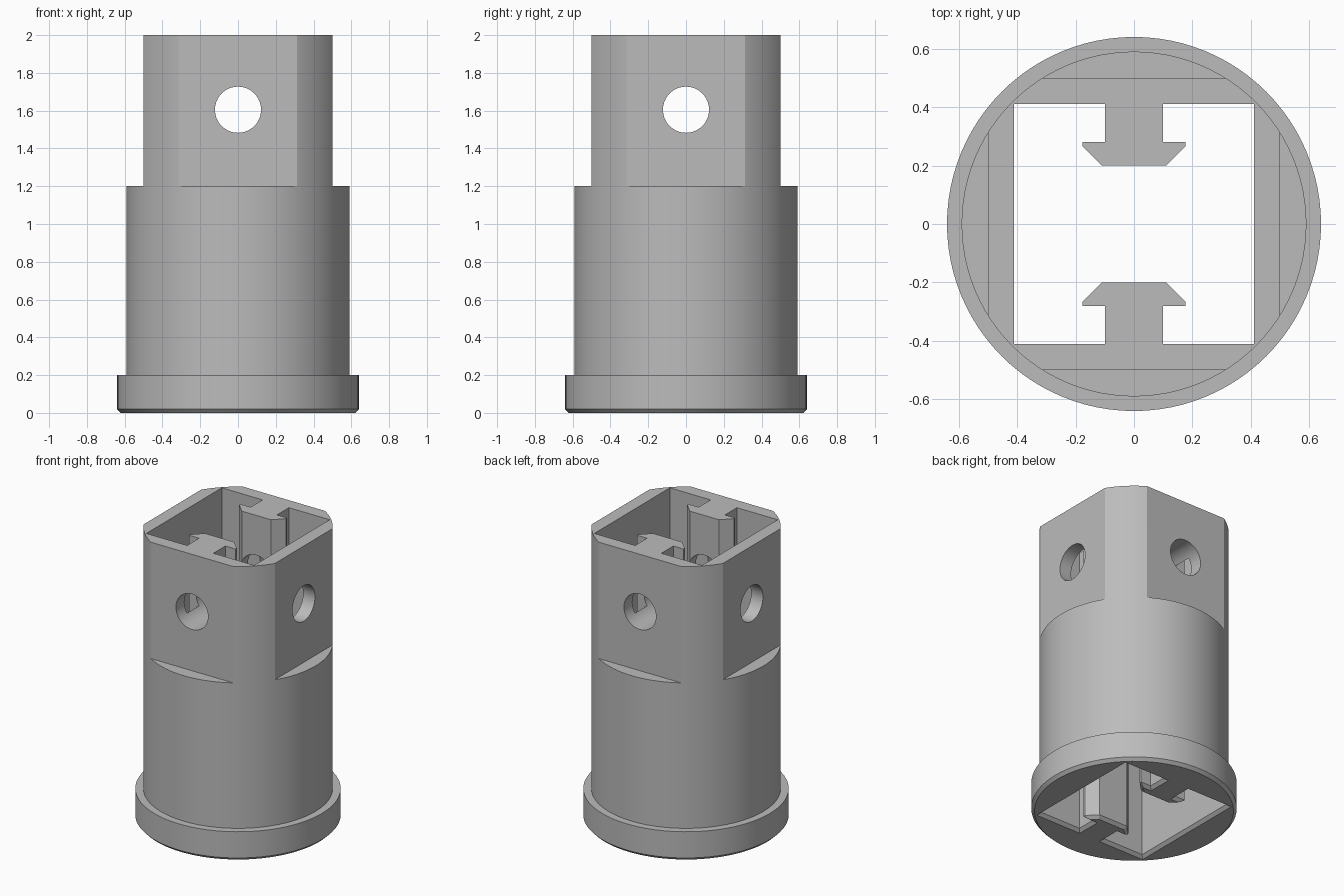
import bpy, bmesh
from math import pi
from mathutils import Matrix, Vector

cube = bpy.data.objects.get("Cube")
if cube:
    bpy.data.objects.remove(cube, do_unlink=True)

grey = bpy.data.materials.new("plain grey")
grey.use_nodes = True
colour = (0.5, 0.5, 0.5, 1)
grey.diffuse_color = colour
grey.node_tree.nodes["Principled BSDF"].inputs["Base Color"].default_value = colour


def make_object(name, bm):
    bmesh.ops.recalc_face_normals(bm, faces=bm.faces)
    mesh = bpy.data.meshes.new(name)
    bm.to_mesh(mesh)
    bm.free()
    obj = bpy.data.objects.new(name, mesh)
    bpy.context.collection.objects.link(obj)
    mesh.materials.append(grey)
    return obj


def lathe(name, profile, steps=96):
    bm = bmesh.new()
    verts = [bm.verts.new((r, 0, z)) for r, z in profile]
    edges = [bm.edges.new(pair) for pair in zip(verts, verts[1:])]
    bmesh.ops.spin(bm, geom=verts + edges, axis=(0, 0, 1), cent=(0, 0, 0),
                   angle=2 * pi, steps=steps, use_duplicate=False)
    bmesh.ops.remove_doubles(bm, verts=bm.verts, dist=0.0005)
    return make_object(name, bm)


def loft(name, sections):
    """Closed solid through matching (outline, height) sections."""
    bm = bmesh.new()
    rings = [[bm.verts.new((x, y, z)) for x, y in pts] for pts, z in sections]
    for low, high in zip(rings, rings[1:]):
        for i in range(len(low)):
            bm.faces.new((low[i - 1], low[i], high[i], high[i - 1]))
    bm.faces.new(rings[0])
    bm.faces.new(rings[-1])
    return make_object(name, bm)


def cylinder(name, axis, radius, z):
    bm = bmesh.new()
    turn = Vector((0, 0, 1)).rotation_difference(Vector(axis)).to_matrix().to_4x4()
    bmesh.ops.create_cone(bm, cap_ends=True, segments=64, radius1=radius, radius2=radius,
                          depth=2, matrix=Matrix.Translation((0, 0, z)) @ turn)
    return make_object(name, bm)


def box(name, centre, size):
    bm = bmesh.new()
    bmesh.ops.create_cube(bm, size=1, matrix=Matrix.Translation(centre) @ Matrix.Diagonal((*size, 1)))
    return make_object(name, bm)


def bore_outline(wall, rail):
    """Square bore with a T-shaped rail reaching in from front and back."""
    half = [(wall, wall)] + rail + [(-x, y) for x, y in reversed(rail)] + [(-wall, wall)]
    return half + [(-x, -y) for x, y in half]


# Round body with a chamfered foot flange
body = lathe("socket_body", [(0, 0), (0.62, 0), (0.64, 0.02), (0.64, 0.2),
                             (0.59, 0.2), (0.59, 2), (0, 2)])

# Four flats around the upper end
cutters = [box("flat_cutter", (x, y, 1.7), (1 if x else 3, 1 if y else 3, 1))
           for x, y in ((1, 0), (-1, 0), (0, 1), (0, -1))]

# Railed bore, flared at the bottom opening
bore = bore_outline(0.41, [(0.1, 0.41), (0.1, 0.28), (0.177, 0.28),
                           (0.177, 0.266), (0.111, 0.2)])
mouth = bore_outline(0.43, [(0.08, 0.43), (0.08, 0.26), (0.142, 0.26),
                            (0.141, 0.259), (0.102, 0.22)])
cutters.append(loft("bore_cutter", [(mouth, -0.001), (mouth, 0), (bore, 0.02), (bore, 2.1)]))

# Crossing pin holes
cutters += [cylinder("pin_hole_cutter", axis, 0.122, 1.605) for axis in ((1, 0, 0), (0, 1, 0))]

for cutter in cutters:
    cut = body.modifiers.new("cut", "BOOLEAN")
    cut.operation = "DIFFERENCE"
    cut.solver = "EXACT"
    cut.object = cutter

# Bake the cuts and drop the cutters
result = bpy.data.meshes.new_from_object(body.evaluated_get(bpy.context.evaluated_depsgraph_get()))
body.modifiers.clear()
body.data = result
for cutter in cutters:
    bpy.data.objects.remove(cutter, do_unlink=True)

bpy.ops.object.select_all(action="DESELECT")
body.select_set(True)
bpy.context.view_layer.objects.active = body
bpy.ops.object.shade_smooth_by_angle(angle=pi / 9)
